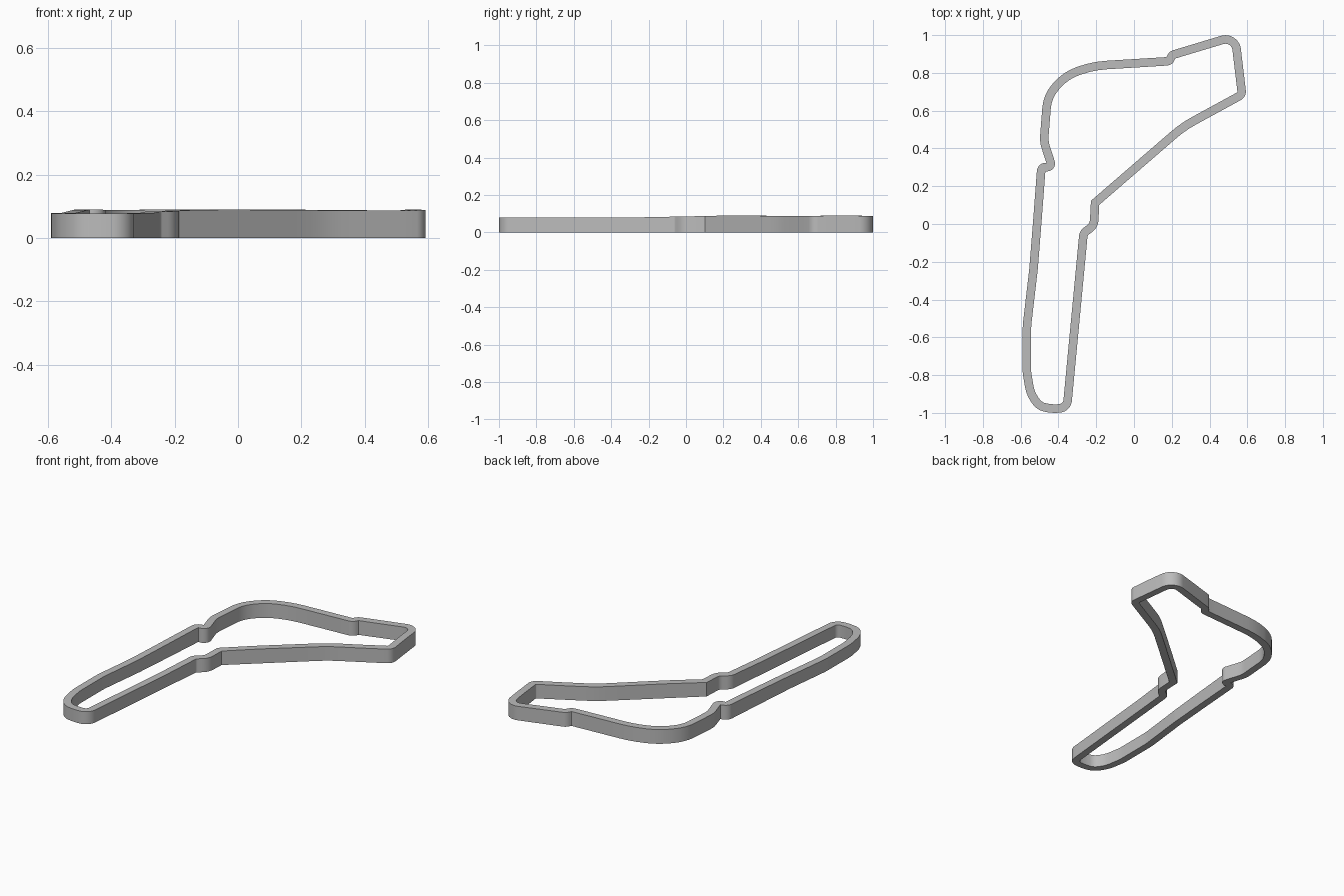
import bpy
import bmesh
import math
from mathutils import Vector

HALF_WIDTH = 0.0225
WIDE = 2.0   # radius that is clamped to the longest arc that fits

default = bpy.data.objects.get("Cube")
if default:
    bpy.data.objects.remove(default, do_unlink=True)

# Corners of the circuit centreline: x, y, bend radius
corners = [
    (-.44, -.978, WIDE), (-.355, -.975, .055),                        # hairpin end
    (-.267, -.048, .04), (-.212, -.008, .06), (-.206, .112, 0),       # right kink
    (.26, .515, .6), (.572, .685, .03), (.535, .995, .06),            # far end
    (.203, .895, .025), (.187, .862, .025),                           # back kink
    (-.22, .837, WIDE), (-.365, .785, WIDE), (-.458, .675, WIDE),     # sweeping bend
    (-.468, .55, WIDE), (-.477, .437, .15),
    (-.433, .3, .027), (-.49, .303, .025),                            # left kink
    (-.511, .024, WIDE), (-.532, -.24, .6), (-.567, -.54, .5),        # long straight
    (-.568, -.78, .3), (-.548, -.9, WIDE), (-.5, -.965, WIDE),
]

# Wall height along y
heights = [(-1, .078), (-.3, .079), (0, .085), (.25, .09),
           (.6, .087), (.85, .09), (1, .087)]


def height_at(y):
    for (y0, h0), (y1, h1) in zip(heights, heights[1:]):
        if y <= y1:
            t = max(0, (y - y0) / (y1 - y0))
            return h0 + (h1 - h0) * t
    return heights[-1][1]


def rounded_corner(before, corner, after, radius):
    """Points of a circular arc that replaces one corner."""
    a, b = before - corner, after - corner
    room = min(a.length, b.length) * 0.49
    a.normalize()
    b.normalize()
    turn = math.pi - a.angle(b)
    if radius == 0 or turn < 0.01:
        return [corner]
    trim = min(room, radius * math.tan(turn / 2))
    radius = trim / math.tan(turn / 2)
    centre = corner + (a + b).normalized() * (radius / math.cos(turn / 2))
    start, end = corner + a * trim - centre, corner + b * trim - centre
    steps = max(3, math.ceil(turn / math.radians(9)))
    arc = []
    for i in range(steps + 1):
        t = i / steps
        arc.append(centre + (start * math.sin((1 - t) * turn)
                             + end * math.sin(t * turn)) / math.sin(turn))
    return arc


def centreline():
    """Closed path with rounded corners and evenly divided straights."""
    pts = [Vector((x, y)) for x, y, r in corners]
    bends = []
    for i, p in enumerate(pts):
        bends += rounded_corner(pts[i - 1], p, pts[(i + 1) % len(pts)], corners[i][2])
    path = []
    for i, p in enumerate(bends):
        q = bends[(i + 1) % len(bends)]
        parts = max(1, round((q - p).length / 0.06))
        path += [p.lerp(q, k / parts) for k in range(parts)]
    return path


def side_offset(path, i):
    """Mitred sideways vector at a path point."""
    d0 = (path[i] - path[i - 1]).normalized()
    d1 = (path[(i + 1) % len(path)] - path[i]).normalized()
    n0, n1 = Vector((-d0.y, d0.x)), Vector((-d1.y, d1.x))
    return (n0 + n1) / (1 + n0.dot(n1)) * HALF_WIDTH


# Sweep a rectangular section round the circuit
path = centreline()
bm = bmesh.new()
rings = []
for i, p in enumerate(path):
    off = side_offset(path, i)
    top = height_at(p.y)
    inner, outer = p + off, p - off
    rings.append([bm.verts.new((v.x, v.y, z)) for v, z in
                  ((outer, 0), (outer, top), (inner, top), (inner, 0))])
for i, ring in enumerate(rings):
    following = rings[(i + 1) % len(rings)]
    for k in range(4):
        j = (k + 1) % 4
        bm.faces.new((ring[k], following[k], following[j], ring[j]))
bmesh.ops.recalc_face_normals(bm, faces=bm.faces)
mesh = bpy.data.meshes.new("circuit_wall")
bm.to_mesh(mesh)
bm.free()

wall = bpy.data.objects.new("circuit_wall", mesh)
bpy.context.collection.objects.link(wall)

# Plain grey material
grey = bpy.data.materials.new("plain grey")
grey.use_nodes = True
colour = (0.5, 0.5, 0.5, 1)
grey.diffuse_color = colour
grey.node_tree.nodes["Principled BSDF"].inputs["Base Color"].default_value = colour
mesh.materials.append(grey)

# Smooth walls with crisp rims
bpy.ops.object.select_all(action="DESELECT")
wall.select_set(True)
bpy.context.view_layer.objects.active = wall
bpy.ops.object.shade_smooth_by_angle(angle=math.radians(30))
